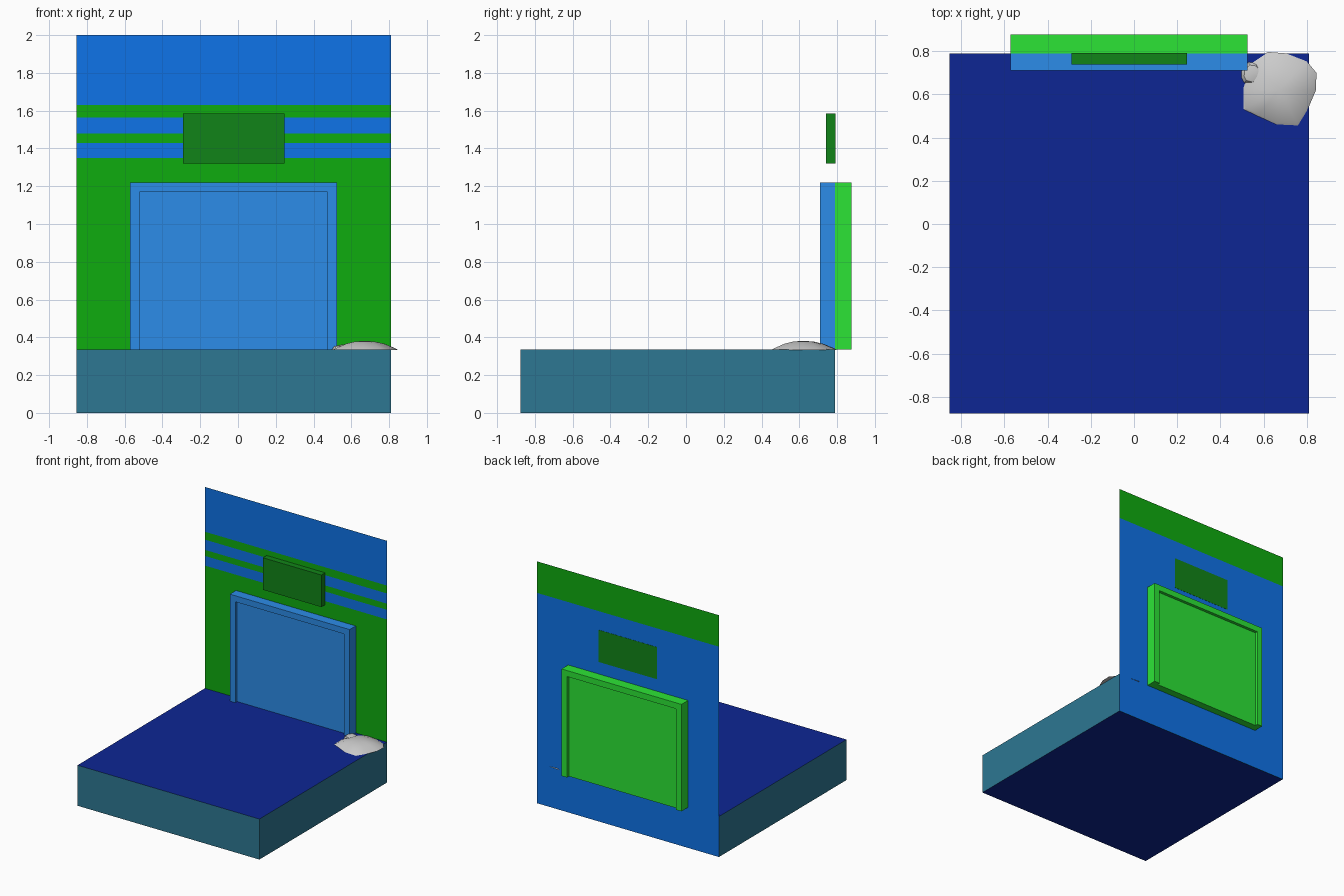
import bpy, bmesh

if "Cube" in bpy.data.objects:
    bpy.data.objects.remove(bpy.data.objects["Cube"])

def material(name, r, g, b):
    lin = lambda c: (c / 255 / 12.92) if c < 11 else ((c / 255 + 0.055) / 1.055) ** 2.4
    m = bpy.data.materials.new(name)
    m.diffuse_color = (lin(r), lin(g), lin(b), 1)
    m.use_nodes = True
    m.node_tree.nodes["Principled BSDF"].inputs["Base Color"].default_value = m.diffuse_color
    return m

NAVY = material("navy", 13, 38, 148)
TEAL = material("teal", 45, 119, 146)
BLUE = material("blue", 14, 115, 232)
GREEN = material("green", 15, 172, 15)
DOOR_BLUE = material("door_blue", 44, 140, 232)
DOOR_GREEN = material("door_green", 44, 228, 54)
DARK_GREEN = material("dark_green", 17, 132, 24)

def make(name, bm, mats=()):
    bmesh.ops.recalc_face_normals(bm, faces=bm.faces)
    me = bpy.data.meshes.new(name)
    bm.to_mesh(me)
    bm.free()
    for m in mats:
        me.materials.append(m)
    ob = bpy.data.objects.new(name, me)
    bpy.context.collection.objects.link(ob)
    return ob

def prism_y(name, profile, y0, y1, mat):
    """Extrude an x-z outline between two depths."""
    bm = bmesh.new()
    f = bm.faces.new([bm.verts.new((x, y0, z)) for x, z in profile])
    new = bmesh.ops.extrude_face_region(bm, geom=[f])["geom"]
    bmesh.ops.translate(bm, vec=(0, y1 - y0, 0),
                        verts=[v for v in new if isinstance(v, bmesh.types.BMVert)])
    return make(name, bm, [mat])

def rect(x0, x1, z0, z1):
    return [(x0, z0), (x1, z0), (x1, z1), (x0, z1)]

L, R, FRONT, WALL, FLOOR = -0.855, 0.81, -0.877, 0.79, 0.335

# floor slab: navy top and bottom, teal sides
slab = prism_y("floor_slab", rect(L, R, 0, FLOOR), FRONT, WALL - 0.001, TEAL)
slab.data.materials.append(NAVY)
for p in slab.data.polygons:
    p.material_index = 1 if abs(p.normal.z) > 0.5 else 0

# paper-thin wall skins, banded in two colours
def wall_skin(name, y, levels, first):
    bm = bmesh.new()
    rows = [[bm.verts.new((x, y, z)) for x in (L, R)] for z in levels]
    for i, (a, b) in enumerate(zip(rows, rows[1:])):
        f = bm.faces.new((a[0], a[1], b[1], b[0]))
        f.material_index = (i + first) % 2
    ob = make(name, bm, [GREEN, BLUE])
    want = -1 if y < WALL else 1
    if ob.data.polygons[0].normal.y * want < 0:
        ob.data.flip_normals()

wall_skin("wall_front", WALL - 0.0005, [0, 1.35, 1.43, 1.48, 1.565, 1.63, 2], 0)
wall_skin("wall_back", WALL + 0.0005, [0, 1.74, 2], 1)

# doorway on each side of the wall: frame and recessed panel
DL, DR, DT, FW, RECESS = -0.572, 0.525, 1.22, 0.05, 0.025
frame = [(DL, FLOOR), (DL, DT), (DR, DT), (DR, FLOOR),
         (DR - FW, FLOOR), (DR - FW, DT - FW), (DL + FW, DT - FW), (DL + FW, FLOOR)]
for side, face, sign, mat in (("front", 0.71, 1, DOOR_BLUE), ("back", 0.877, -1, DOOR_GREEN)):
    prism_y(side + "_door_frame", frame, face, WALL, mat)
    prism_y(side + "_door_panel", rect(DL + FW, DR - FW, FLOOR, DT - FW),
            face + sign * RECESS, WALL, mat)

# sign board above the door
prism_y("sign_board", rect(-0.29, 0.245, 1.32, 1.585), 0.74, WALL + 0.002, DARK_GREEN)

# flat stones in the corner
def stone(name, outline, peak, rings):
    """Low mound: outline shrunk towards the peak at rising heights."""
    bm = bmesh.new()
    px, py, pz = peak
    loops = [[bm.verts.new((px + (x - px) * s, py + (y - py) * s, z)) for x, y in outline]
             for s, z in rings]
    n = len(outline)
    for a, b in zip(loops, loops[1:]):
        for i in range(n):
            j = (i + 1) % n
            bm.faces.new((a[i], a[j], b[j], b[i]))
    top = bm.verts.new(peak)
    for i in range(n):
        bm.faces.new((loops[-1][i], loops[-1][(i + 1) % n], top))
    bm.faces.new(loops[0][::-1])
    ob = make(name, bm)
    bpy.context.view_layer.objects.active = ob
    ob.select_set(True)
    bpy.ops.object.shade_smooth_by_angle(angle=0.6)
    ob.select_set(False)

stone("large_stone",
      [(0.505, 0.63), (0.507, 0.53), (0.57, 0.50), (0.66, 0.46), (0.76, 0.455), (0.80, 0.52),
       (0.843, 0.62), (0.845, 0.70), (0.80, 0.755), (0.71, 0.79), (0.62, 0.797), (0.55, 0.75)],
      (0.67, 0.62, 0.381), [(1, 0.334), (0.93, 0.342), (0.6, 0.366), (0.3, 0.378)])
stone("small_stone",
      [(0.497, 0.68), (0.51, 0.655), (0.55, 0.645), (0.59, 0.67),
       (0.60, 0.71), (0.57, 0.745), (0.53, 0.75), (0.50, 0.72)],
      (0.55, 0.695, 0.362), [(1, 0.335), (0.75, 0.353)])
